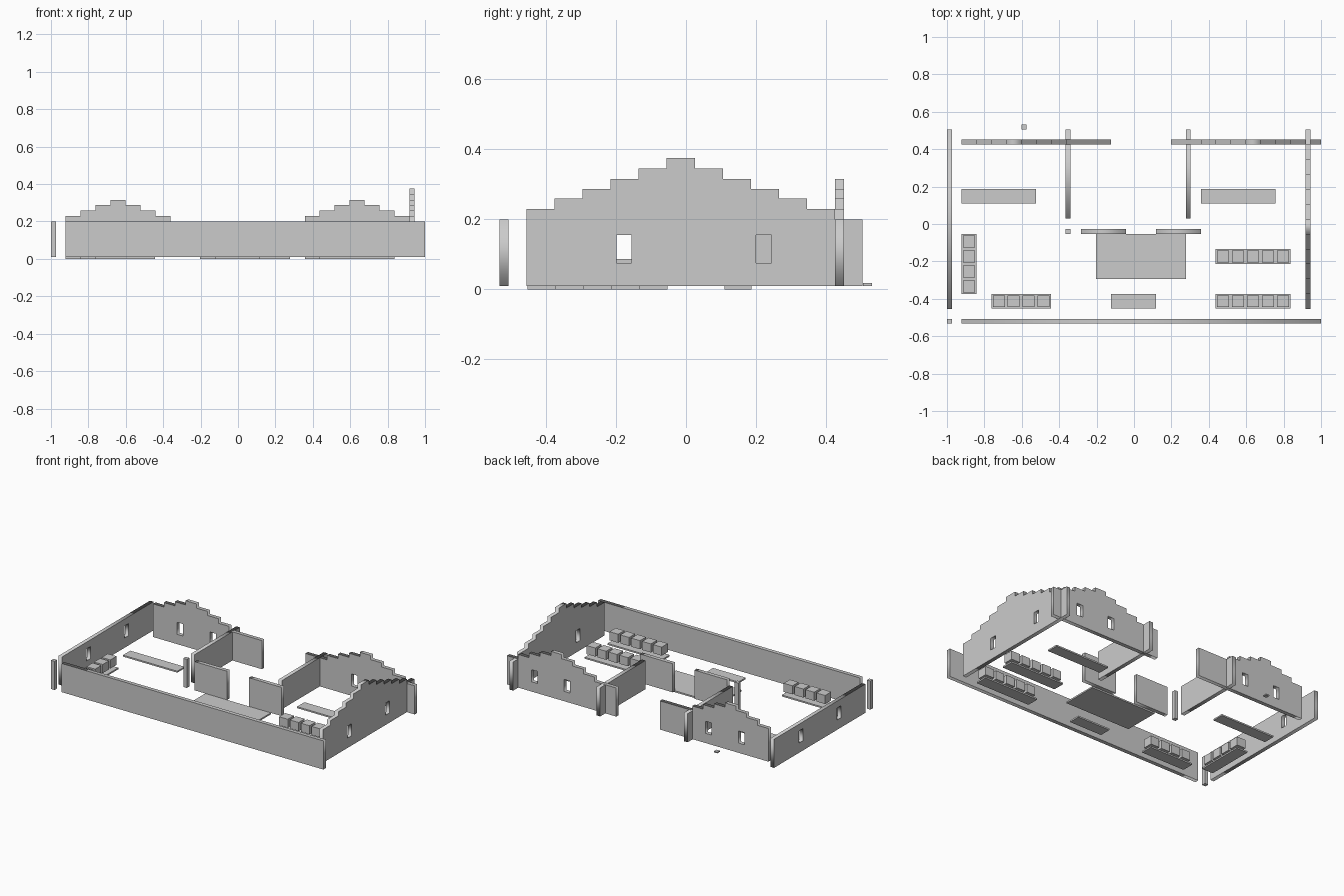
import bpy
from math import pi

if "Cube" in bpy.data.objects:
    bpy.data.objects.remove(bpy.data.objects["Cube"])

Z0, Z1 = 0.01, 0.20          # wall base and plain wall top
T = 0.026                    # wall thickness
STEP = 0.08                  # gable step length
RISE = [0.23, 0.26, 0.287, 0.315, 0.345, 0.375]


def box(name, x0, x1, y0, y1, z0, z1):
    bpy.ops.mesh.primitive_cube_add(
        size=1, location=((x0 + x1) / 2, (y0 + y1) / 2, (z0 + z1) / 2))
    ob = bpy.context.object
    ob.name = name
    ob.scale = (x1 - x0, y1 - y0, z1 - z0)
    bpy.ops.object.transform_apply(location=False, rotation=False, scale=True)
    return ob


def wall(name, start, end, across, axis, gable=None, levels=0, windows=()):
    """Upright wall along x or y, with a stepped gable and window holes."""
    pts = [(start, Z0), (end, Z0), (end, Z1)]
    top = []
    if gable is not None:
        heights = RISE[:levels] + RISE[:levels - 1][::-1]
        z, u = Z1, gable
        for h in heights:
            top += [(u, z), (u, h)]
            u, z = u + STEP, h
        top += [(u, z), (u, Z1)]
        if abs(top[0][0] - start) < 1e-4:
            top = top[1:]
        else:
            top = [(start, Z1)] + top
    else:
        top = [(start, Z1)]
    loops = [pts + top[::-1]]
    for c in windows:
        a, b = c - 0.022, c + 0.022
        loops.append([(a, 0.075), (b, 0.075), (b, 0.155), (a, 0.155)])
    cu = bpy.data.curves.new(name, 'CURVE')
    cu.dimensions = '2D'
    cu.fill_mode = 'BOTH'
    cu.extrude = T / 2
    for loop in loops:
        sp = cu.splines.new('POLY')
        sp.points.add(len(loop) - 1)
        for p, (u, v) in zip(sp.points, loop):
            p.co = (u, v, 0, 1)
        sp.use_cyclic_u = True
    ob = bpy.data.objects.new(name, cu)
    bpy.context.collection.objects.link(ob)
    if axis == 'x':
        ob.rotation_euler = (pi / 2, 0, 0)
        ob.location = (0, across, 0)
    else:
        ob.rotation_euler = (pi / 2, 0, pi / 2)
        ob.location = (across, 0, 0)
    bpy.ops.object.select_all(action='DESELECT')
    ob.select_set(True)
    bpy.context.view_layer.objects.active = ob
    bpy.ops.object.convert(target='MESH')


# Outer walls
wall("front_wall", -0.922, 1.0, -0.52, 'x')
wall("left_wall", -0.455, 0.504, -0.987, 'y', windows=(-0.177, 0.222))
wall("right_wall", -0.455, 0.504, 0.93, 'y', -0.455, 6, (-0.177, 0.222))
wall("back_wall_left", -0.922, -0.123, 0.438, 'x', -0.922, 4, (-0.722, -0.482))
wall("back_wall_right", 0.197, 1.0, 0.438, 'x', 0.357, 4, (0.557, 0.797))

# Inner walls and corner posts
for side, x in (("left", -0.352), ("right", 0.29)):
    wall("partition_" + side, 0.03, 0.504, x, 'y')
wall("middle_wall_left", -0.283, -0.043, -0.04, 'x')
wall("middle_wall_right", 0.117, 0.357, -0.04, 'x')
box("front_corner_post", -1.0, -0.974, -0.533, -0.507, Z0, Z1)
box("inner_post", -0.365, -0.339, -0.053, -0.027, Z0, Z1)

# Flat floor mats
box("center_mat", -0.203, 0.278, -0.293, -0.053, 0, Z0)
box("front_mat", -0.123, 0.117, -0.451, -0.374, 0, Z0)
box("back_mat_left", -0.922, -0.523, 0.11, 0.187, 0, Z0)
box("back_mat_right", 0.357, 0.757, 0.11, 0.187, 0, Z0)


# Rows of crates over thin bases
def crate_row(name, x0, y0, count, along_y=False):
    n, m = (1, count) if along_y else (count, 1)
    box(name + "_base", x0, x0 + n * STEP, y0, y0 + m * STEP, 0, Z0)
    for i in range(count):
        cx = x0 + STEP / 2 + (0 if along_y else i * STEP)
        cy = y0 + STEP / 2 + (i * STEP if along_y else 0)
        box(f"{name}_crate_{i + 1}", cx - 0.032, cx + 0.032,
            cy - 0.032, cy + 0.032, 0.03, 0.087)


crate_row("left_row", -0.922, -0.373, 4, True)
crate_row("front_left_row", -0.763, -0.453, 4)
crate_row("front_right_row", 0.437, -0.453, 5)
crate_row("middle_right_row", 0.437, -0.213, 5)

# Small slab outside the back wall
box("doorstep_slab", -0.602, -0.576, 0.505, 0.531, Z0, 0.018)
